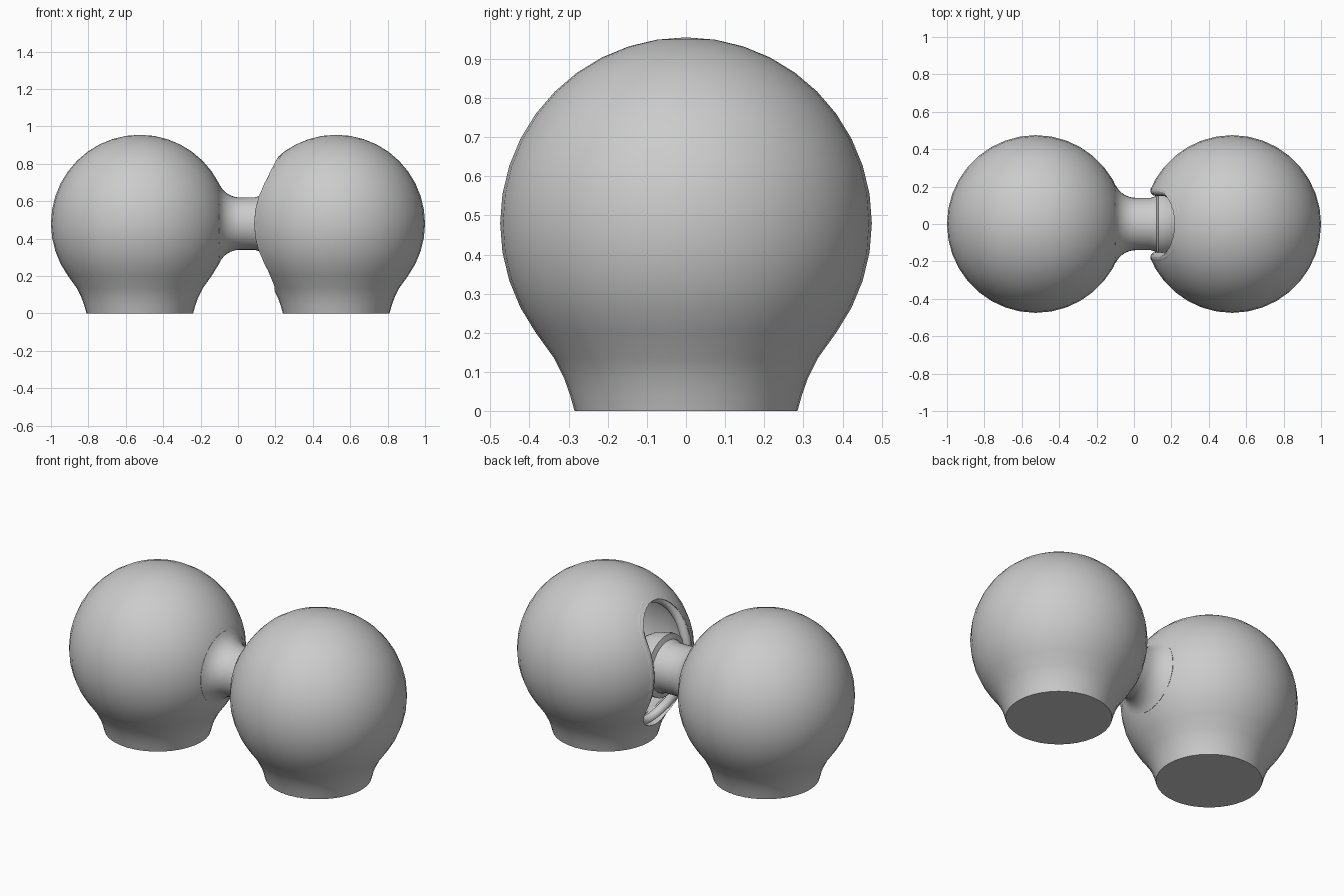
import bpy, bmesh, math
from mathutils import Matrix, Vector

cube = bpy.data.objects.get("Cube")
if cube:
    bpy.data.objects.remove(cube, do_unlink=True)

R, CX, CZ, SEG = 0.475, 0.525, 0.48, 36

grey = bpy.data.materials.new("plain_grey")
grey.use_nodes = True
colour = (0.6, 0.6, 0.6, 1)
grey.diffuse_color = colour
grey.node_tree.nodes["Principled BSDF"].inputs["Base Color"].default_value = colour


def make_object(name, bm):
    bmesh.ops.remove_doubles(bm, verts=bm.verts, dist=1e-5)
    bmesh.ops.recalc_face_normals(bm, faces=bm.faces)
    mesh = bpy.data.meshes.new(name)
    bm.to_mesh(mesh)
    bm.free()
    mesh.materials.append(grey)
    obj = bpy.data.objects.new(name, mesh)
    bpy.context.collection.objects.link(obj)
    return obj


def lathe(name, profile, matrix):
    """Spin (radius, height) points round the local z axis."""
    bm = bmesh.new()
    verts = [bm.verts.new((r, 0, h)) for r, h in profile]
    edges = [bm.edges.new(pair) for pair in zip(verts, verts[1:])]
    bmesh.ops.spin(bm, geom=verts + edges, cent=(0, 0, 0), axis=(0, 0, 1),
                   angle=math.tau, steps=SEG, use_merge=True)
    bm.transform(matrix)
    return make_object(name, bm)


def smooth(obj, angle=35):
    bpy.ops.object.select_all(action='DESELECT')
    obj.select_set(True)
    bpy.context.view_layer.objects.active = obj
    bpy.ops.object.shade_smooth_by_angle(angle=math.radians(angle))


def subtract(obj, cutter):
    mod = obj.modifiers.new("cut", 'BOOLEAN')
    mod.operation, mod.solver, mod.object = 'DIFFERENCE', 'EXACT', cutter
    cutter.hide_render = True
    bpy.context.view_layer.objects.active = obj
    bpy.ops.object.modifier_apply(modifier=mod.name)
    bpy.data.objects.remove(cutter, do_unlink=True)


def arc(cx, cy, radius, start, end, steps):
    return [(cx + radius * math.cos(math.radians(start + (end - start) * i / steps)),
             cy + radius * math.sin(math.radians(start + (end - start) * i / steps)))
            for i in range(steps + 1)]


# Round beads on flared feet
foot = [(0, 0), (0.285, 0), (0.296, 0.04), (0.312, 0.085), (0.337, 0.135)]
bead_profile = foot + arc(0, CZ, R, -36, 90, 14)
knob_bead = lathe("knob_bead", bead_profile, Matrix.Translation((-CX, 0, 0)))
socket_bead = lathe("socket_bead", bead_profile, Matrix.Translation((CX, 0, 0)))

# Neck with a fillet at the bead and a snap head inside the socket
fillet = [(r, h) for r, h in arc(0.26, 0.01, 0.12, 244, 180, 8)]
head = [(0.14, 0.09), (0.15, 0.12), (0.18, 0.13), (0.18, 0.16),
        (0.165, 0.22), (0.13, 0.28), (0.07, 0.32), (0, 0.33)]
along_x = Matrix.Translation((0, 0, CZ)) @ Matrix.Rotation(math.pi / 2, 4, 'Y')
neck = lathe("neck_and_snap_head", [(0, -0.14), (0.2, -0.12)] + fillet + head, along_x)

# Hollow and upright slot in the socket bead
LIP, HALF_W, HALF_H = 0.028, 0.178, 0.36
MID = R - LIP
hollow = lathe("hollow_cutter", arc(0, 0, R - 2 * LIP, -90, 90, 18),
               Matrix.Translation((CX, 0, CZ)))
subtract(socket_bead, hollow)

straight = HALF_H - HALF_W
outline = arc(0, straight, HALF_W, 0, 180, 16)
outline += [(-HALF_W, straight * k / 4) for k in (3, 2, 1, 0, -1, -2, -3)]
outline += arc(0, -straight, HALF_W, 180, 360, 16)
outline += [(HALF_W, straight * k / 4) for k in (-3, -2, -1, 0, 1, 2, 3)]

bm = bmesh.new()
face = bm.faces.new([bm.verts.new((0, y, CZ + z)) for y, z in outline])
moved = bmesh.ops.extrude_face_region(bm, geom=[face])["geom"]
bmesh.ops.translate(bm, vec=(0.3, 0, 0),
                    verts=[v for v in moved if isinstance(v, bmesh.types.BMVert)])
subtract(socket_bead, make_object("slot_cutter", bm))

# Rounded lip following the slot over the curved shell
bm = bmesh.new()
path = [Vector((-math.sqrt(MID ** 2 - y * y - z * z), y, z)) for y, z in outline]
rings = []
for i, p in enumerate(path):
    tangent = (path[(i + 1) % len(path)] - path[i - 1]).normalized()
    outward = p.normalized()
    side = tangent.cross(outward).normalized()
    rings.append([bm.verts.new(p + Vector((CX, 0, CZ)) + outward * a + side * b)
                  for a, b in arc(0, 0, LIP, 0, 330, 11)])
for i, ring in enumerate(rings):
    after = rings[(i + 1) % len(rings)]
    for j in range(12):
        k = (j + 1) % 12
        bm.faces.new((ring[j], ring[k], after[k], after[j]))
slot_lip = make_object("slot_lip", bm)

for part in (knob_bead, socket_bead, neck, slot_lip):
    smooth(part)
